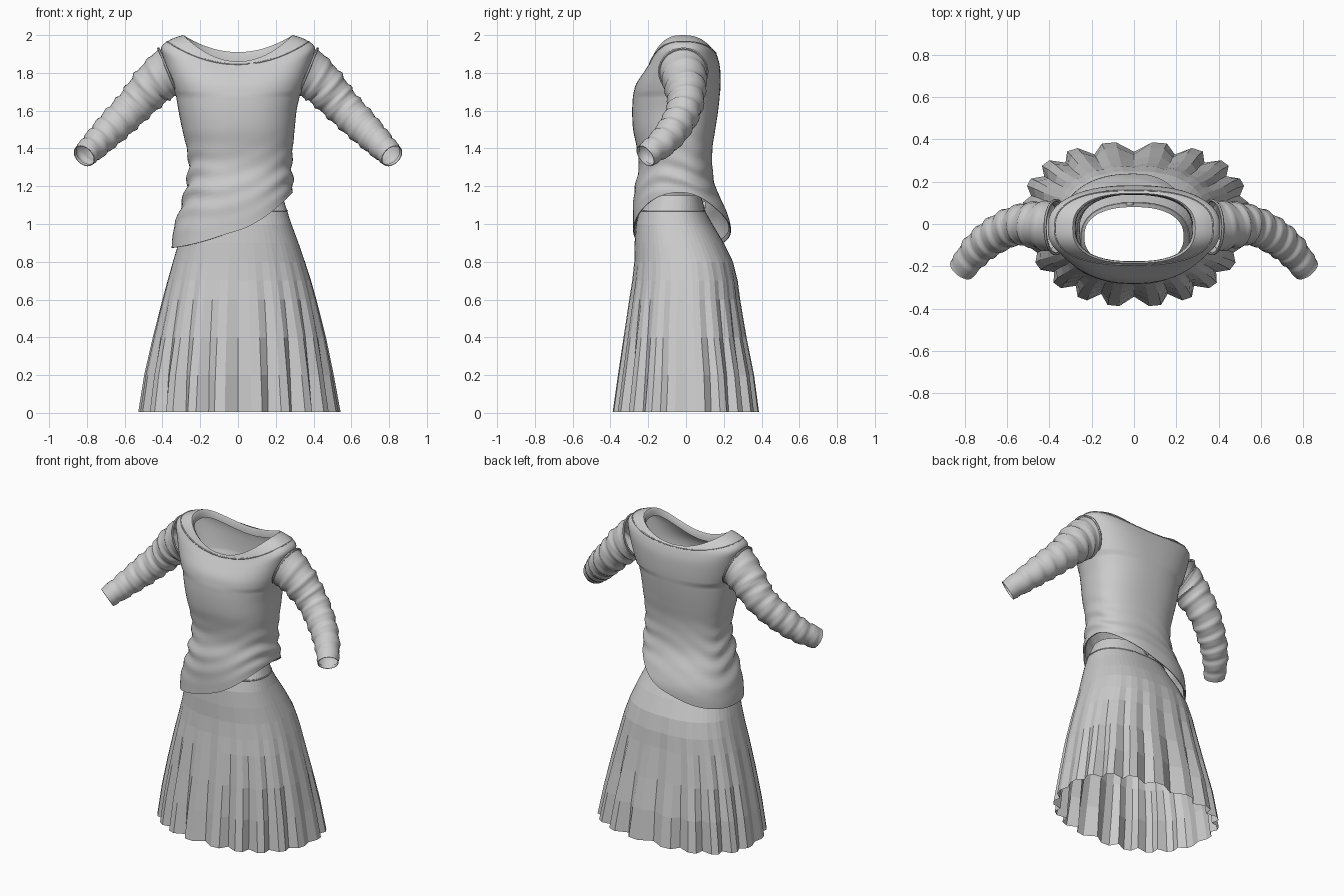
import bpy, bmesh, math
from mathutils import Vector

cube = bpy.data.objects.get("Cube")
if cube:
    bpy.data.objects.remove(cube, do_unlink=True)

cloth = bpy.data.materials.new("grey_cloth")
cloth.use_nodes = True
GREY = (0.6, 0.6, 0.6, 1)
cloth.diffuse_color = GREY
cloth.node_tree.nodes["Principled BSDF"].inputs["Base Color"].default_value = GREY


def spline(rows, u):
    """Smooth curve through rows of values, u counted in rows."""
    last = len(rows) - 1
    u = min(max(u, 0), last)
    i = min(int(u), last - 1)
    f = u - i
    quad = zip(rows[max(i - 1, 0)], rows[i], rows[i + 1], rows[min(i + 2, last)])
    return [b + 0.5 * f * (c - a + f * (2*a - 5*b + 4*c - d + f * (3*(b - c) + d - a)))
            for a, b, c, d in quad]


def loft(name, rings, smooth=True, flip=False, wrap=False):
    """Skin a list of closed rings into one open cloth surface."""
    bm = bmesh.new()
    grid = [[bm.verts.new(p) for p in ring] for ring in rings]
    if wrap:
        grid.append(grid[0])
    for low, high in zip(grid, grid[1:]):
        for j in range(len(low)):
            k = (j + 1) % len(low)
            face = [low[j], low[k], high[k], high[j]]
            bm.faces.new(face[::-1] if flip else face)
    mesh = bpy.data.meshes.new(name)
    bm.to_mesh(mesh)
    bm.free()
    obj = bpy.data.objects.new(name, mesh)
    bpy.context.collection.objects.link(obj)
    mesh.materials.append(cloth)
    if smooth:
        bpy.ops.object.select_all(action='DESELECT')
        obj.select_set(True)
        bpy.context.view_layer.objects.active = obj
        bpy.ops.object.shade_smooth_by_angle(angle=math.radians(50))
    return obj


def power(value, p):
    return math.copysign(abs(value) ** p, value)


def oval(t, xn, xp, yf, yb, yc, p):
    """Rounded section with its own reach to each of the four sides."""
    c, s = power(math.cos(t), p), power(math.sin(t), p)
    return c * (xp if c > 0 else xn), yc + s * (yb - yc if s > 0 else yf + yc)


def turns(n):
    return [math.tau * j / n for j in range(n)]


# Shirt body: reach to right, left, front and back for every tenth of height
BODY = [(.35, .30, .28, .22), (.35, .30, .28, .235), (.335, .295, .28, .235),
        (.30, .29, .28, .20), (.275, .29, .27, .155), (.262, .285, .25, .14),
        (.272, .29, .26, .14), (.295, .30, .28, .155), (.315, .31, .285, .17),
        (.33, .33, .28, .18)]
# Shoulder and neckline: half width, front, back, then height at front, side, back
YOKE = [(.33, .28, .18, 1.68, 1.68, 1.68), (.36, .265, .183, 1.74, 1.76, 1.75),
        (.395, .225, .18, 1.80, 1.88, 1.83), (.405, .20, .165, 1.835, 1.94, 1.89),
        (.35, .19, .155, 1.85, 1.98, 1.905), (.29, .185, .145, 1.86, 2, 1.91)]
BASE = 1.68


def body_point(t, v, inset=0):
    """Point on the shirt from the slanted hem (v=0) to the armpit (v=1)."""
    x = 0.31 * math.cos(t)
    hem = 0.965 + 0.472 * x + 0.573 * x * x
    z = hem + v * (BASE - hem)
    x, y = oval(t, *spline(BODY, (z - 0.8) * 10), -0.03, 0.85)
    # Slanted folds gathered round the waist
    fold = math.exp(-((z - 1.2) / 0.16) ** 2) * min(1, v * 8)
    wave = math.sin((z - 0.35 * x) * 62 + 2 * math.sin(3 * t)) * (0.6 + 0.4 * math.sin(2 * t + 1))
    k = 1 + 0.035 * fold * wave - inset
    return x * k, y * k, z


def yoke_point(t, u, drop=0, inset=0):
    w, yf, yb, zf, zs, zb = spline(YOKE, u)
    x, y = oval(t, w, w, yf, yb, -0.02, 0.8)
    z = zf if math.sin(t) < 0 else zb
    z += (zs - z) * abs(math.cos(t)) ** 1.6
    return x * (1 - inset), y * (1 - inset), z - drop


cols = turns(72)
shirt = [[body_point(t, 0.03, 0.05) for t in cols], [body_point(t, 0, 0.02) for t in cols]]
shirt += [[body_point(t, i / 40) for t in cols] for i in range(41)]
shirt += [[yoke_point(t, i / 4) for t in cols] for i in range(1, 21)]
shirt += [[yoke_point(t, 5, 0.012, 0.04) for t in cols], [yoke_point(t, 5, 0.05, 0.05) for t in cols]]
loft("shirt_body", shirt)


def tube_rings(path, radius, n=6):
    """Rings of a thin cord along a closed path."""
    rings = []
    for i, p in enumerate(path):
        along = (path[(i + 1) % len(path)] - path[i - 1]).normalized()
        u = along.orthogonal().normalized()
        if abs(along.x) < 0.99:
            u = (Vector((1, 0, 0)) - along * along.x).normalized()
        v = along.cross(u)
        rings.append([p + radius * (u * math.cos(a) + v * math.sin(a)) for a in turns(n)])
    return rings


# Neckline stitching
loft("neck_seam", tube_rings([Vector(yoke_point(t, 3.6)) for t in cols], 0.004), wrap=True)

# Sleeve path: position, radius across depth, radius across height
ARM = [(.365, -.015, 1.81, .125, .13), (.45, -.005, 1.735, .11, .115),
       (.55, -.005, 1.625, .092, .098), (.65, -.05, 1.525, .085, .09),
       (.74, -.12, 1.435, .077, .077), (.815, -.215, 1.36, .064, .064)]


def sleeve_ring(u, side, grow=1.0):
    x, y, z, ru, rv = spline(ARM, u)
    ahead = Vector(spline(ARM, u + 0.05)[:3]) - Vector(spline(ARM, u - 0.05)[:3])
    blend = max(0, 1 - u)
    along = (ahead.normalized() * (1 - blend) + Vector((.93, 0, -.37)) * blend).normalized()
    a = (Vector((0, 1, 0)) - along * along.y).normalized()
    b = along.cross(a)
    ring = []
    for t in turns(28):
        # Soft creases crossing the arm
        ease = min(1, u) * min(1, (5 - u) * 2)
        k = grow * (1 + ease * (0.05 * math.sin(u * 11 + 1.5 * math.sin(t))
                                + 0.025 * math.sin(u * 23 + 2 * math.cos(t))))
        p = Vector((x, y, z)) + k * (a * ru * math.cos(t) + b * rv * math.sin(t))
        ring.append(Vector((p.x * side, p.y, p.z)))
    return ring


for side, label in ((1, "left"), (-1, "right")):
    rings = [sleeve_ring(i / 12, side) for i in range(61)]
    rings += [sleeve_ring(5, side, 0.94), sleeve_ring(4.8, side, 0.92)]
    loft(label + "_sleeve", rings, flip=side < 0)
    loft(label + "_armhole_seam", tube_rings(sleeve_ring(0.08, side, 1.02), 0.007), wrap=True)

# Skirt: height, then reach to right, left, front and back
SKIRT = [(.005, .525, .54, .39, .388), (.2, .495, .505, .362, .362),
         (.4, .45, .465, .332, .322), (.6, .40, .415, .302, .288),
         (.7, .373, .387, .286, .275), (.8, .345, .355, .275, .25),
         (.9, .315, .32, .272, .2), (1, .278, .283, .265, .14),
         (1.07, .25, .26, .245, .10), (1.15, .235, .235, .20, .08)]


def skirt_ring(z, xn, xp, yf, yb):
    ring = []
    for j, t in enumerate(turns(60)):
        x, y = oval(t, xn, xp, yf, yb, (yb - yf) / 2, 0.85)
        x *= 1 + 0.1 * math.sin(t) * (1 - z / 1.15)
        # Every third column is folded inward as a pleat that fades upward
        depth = 0.12 * max(0, 1 - z / 0.85) * (0.3 + 0.7 * abs(math.sin(t)))
        k = 1 - depth if j % 3 == 0 else 1
        ring.append((x * k, y * k, z))
    return ring


loft("skirt", [skirt_ring(*row) for row in SKIRT], smooth=False)

# Waistband edge and small back fastening
band = [Vector(p) for p in skirt_ring(*SKIRT[8])]
loft("waistband_seam", tube_rings(band, 0.004), wrap=True)
bpy.ops.mesh.primitive_cylinder_add(vertices=12, radius=0.018, depth=0.014,
                                    location=(-0.02, 0.096, 1.1), rotation=(math.pi / 2, 0, 0))
button = bpy.context.object
button.name = "back_button"
button.data.materials.append(cloth)
